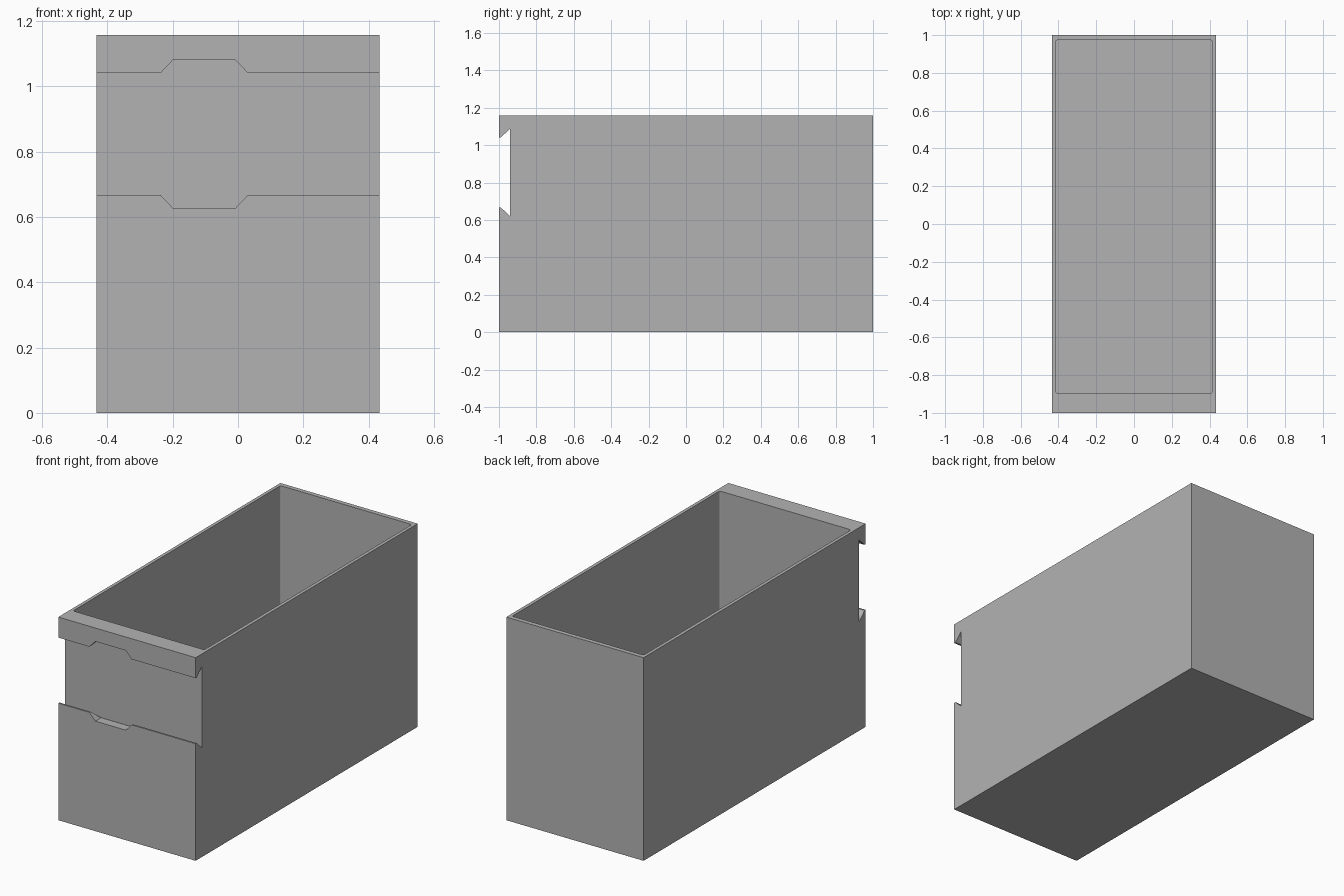
import bpy, bmesh, math

if "Cube" in bpy.data.objects:
    bpy.data.objects.remove(bpy.data.objects["Cube"])

W, TOP = 0.433, 1.158          # half width, height
grey = bpy.data.materials.new("light grey")
grey.diffuse_color = (0.45, 0.45, 0.45, 1)
grey.use_nodes = True
grey.node_tree.nodes["Principled BSDF"].inputs["Base Color"].default_value = grey.diffuse_color


def prism(name, profile, place, a, b):
    """Extrude a closed 2D profile from depth a to depth b."""
    bm = bmesh.new()
    lo = [bm.verts.new(place(u, v, a)) for u, v in profile]
    hi = [bm.verts.new(place(u, v, b)) for u, v in profile]
    bm.faces.new(lo)
    bm.faces.new(hi[::-1])
    n = len(profile)
    for i in range(n):
        j = (i + 1) % n
        bm.faces.new((lo[j], lo[i], hi[i], hi[j]))
    bmesh.ops.recalc_face_normals(bm, faces=bm.faces)
    mesh = bpy.data.meshes.new(name)
    bm.to_mesh(mesh)
    bm.free()
    mesh.materials.append(grey)
    ob = bpy.data.objects.new(name, mesh)
    bpy.context.collection.objects.link(ob)
    return ob


def along_x(u, v, d):
    return (d, u, v)


def along_y(u, v, d):
    return (u, d, v)


def along_z(u, v, d):
    return (u, v, d)


# bin body: side outline with the dovetail label channel in the front
side = [(-1, 0), (1, 0), (1, TOP), (-1, TOP), (-1, 1.041), (-0.99, 1.041),
        (-0.942, 1.087), (-0.942, 0.621), (-0.99, 0.667), (-1, 0.667)]
body = prism("bin_body", side, along_x, -W, W)

# inner cavity with slightly rounded corners
r = 0.01
x0, x1, y0, y1 = -0.414, 0.414, -0.895, 0.974
corners = [(x1 - r, y1 - r, 0), (x0 + r, y1 - r, 90),
           (x0 + r, y0 + r, 180), (x1 - r, y0 + r, 270)]
outline = [(cx + r * math.cos(math.radians(s + k * 22.5)),
            cy + r * math.sin(math.radians(s + k * 22.5)))
           for cx, cy, s in corners for k in range(5)]
cavity = prism("cavity_cutter", outline, along_z, 0.02, TOP + 0.1)

# finger notch widening the channel lips above and below
notch = [(-0.237, 0.667), (-0.199, 0.627), (-0.008, 0.627), (0.03, 0.667),
         (0.03, 1.041), (-0.008, 1.081), (-0.199, 1.081), (-0.237, 1.041)]
finger = prism("finger_notch_cutter", notch, along_y, -1.1, -0.944)

for cutter in (cavity, finger):
    mod = body.modifiers.new(cutter.name, 'BOOLEAN')
    mod.operation = 'DIFFERENCE'
    mod.solver = 'EXACT'
    mod.object = cutter

# bake the cuts, then remove the cutters
dg = bpy.context.evaluated_depsgraph_get()
mesh = bpy.data.meshes.new_from_object(body.evaluated_get(dg))
body.modifiers.clear()
body.data = mesh
for cutter in (cavity, finger):
    bpy.data.objects.remove(cutter)
